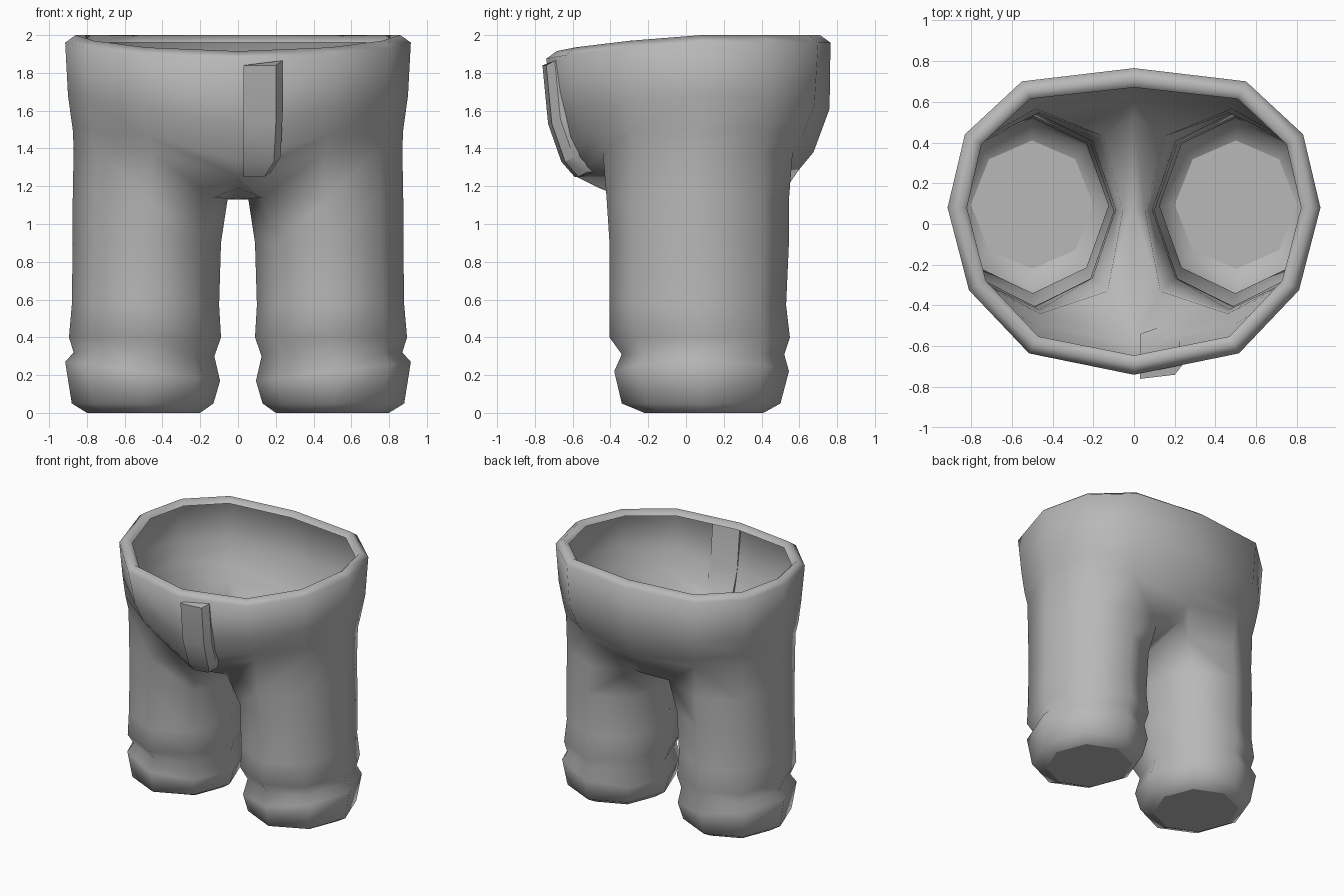
import bpy, bmesh, math
from mathutils import Vector

cube = bpy.data.objects.get("Cube")
if cube:
    bpy.data.objects.remove(cube, do_unlink=True)

GREY = (0.48, 0.48, 0.48, 1)
cloth = bpy.data.materials.new("grey_cloth")
cloth.use_nodes = True
cloth.diffuse_color = GREY
cloth.node_tree.nodes["Principled BSDF"].inputs["Base Color"].default_value = GREY


def finish(name, bm, angle):
    mesh = bpy.data.meshes.new(name)
    bm.to_mesh(mesh)
    bm.free()
    mesh.materials.append(cloth)
    obj = bpy.data.objects.new(name, mesh)
    bpy.context.collection.objects.link(obj)
    bpy.ops.object.select_all(action='DESELECT')
    obj.select_set(True)
    bpy.context.view_layer.objects.active = obj
    bpy.ops.object.shade_smooth_by_angle(angle=math.radians(angle), keep_sharp_edges=True)


# Leg rings: height, sideways tilt, inner x, outer x, front y, back y
LEG = [
    (0.00, 0.00, 0.20, 0.80, -0.22, 0.41),
    (0.05, 0.00, 0.13, 0.88, -0.34, 0.50),
    (0.22, 0.05, 0.095, 0.915, -0.38, 0.545),
    (0.31, 0.01, 0.125, 0.87, -0.34, 0.52),
    (0.40, 0.00, 0.09, 0.895, -0.405, 0.55),
    (0.57, 0.00, 0.10, 0.88, -0.405, 0.53),
    (0.90, 0.00, 0.09, 0.875, -0.405, 0.545),
    (1.13, 0.00, 0.055, 0.875, -0.42, 0.545),
]
# Hip rings, from centre front round the side to centre back
HIP = [
    [(0, -.58, 1.25), (.46, -.44, 1.38), (.76, -.28, 1.4), (.87, .07, 1.4),
     (.76, .41, 1.4), (.48, .565, 1.38), (0, .6, 1.29)],
    [(0, -.645, 1.33), (.48, -.5, 1.47), (.78, -.29, 1.5), (.875, .07, 1.5),
     (.78, .42, 1.5), (.51, .62, 1.47), (0, .675, 1.38)],
    [(0, -.69, 1.53), (.5, -.57, 1.62), (.79, -.31, 1.66), (.9, .07, 1.68),
     (.81, .43, 1.66), (.54, .68, 1.63), (0, .76, 1.61)],
    [(0, -.74, 1.875), (.515, -.635, 1.895), (.81, -.325, 1.93), (.915, .08, 1.96),
     (.83, .44, 1.96), (.55, .70, 1.96), (0, .765, 1.96)],
]
CROTCH = [(0, -.46, 1.19), (0, .07, 1.13), (0, .53, 1.19)]


def add_half(bm, side):
    def vert(p):
        return bm.verts.new((p[0] * side, p[1], p[2]))

    # Octagonal leg with a closed, crisp-edged sole
    rings = []
    for z, tilt, x0, x1, y0, y1 in LEG:
        ring = []
        for i in range(8):
            a = math.radians(45 * i - 90)
            ring.append(vert(((x0 + x1) / 2 + (x1 - x0) / 2 * math.cos(a),
                              (y0 + y1) / 2 + (y1 - y0) / 2 * math.sin(a),
                              z + tilt * math.cos(a))))
        rings.append(ring)
    sole = bm.faces.new(rings[0])
    for e in sole.edges:
        e.smooth = False
    for low, high in zip(rings, rings[1:]):
        for i in range(8):
            j = (i + 1) % 8
            bm.faces.new((low[i], low[j], high[j], high[i]))

    # Hips
    hips = [[vert(p) for p in ring] for ring in HIP]
    for low, high in zip(hips, hips[1:]):
        for i in range(6):
            bm.faces.new((low[i], low[i + 1], high[i + 1], high[i]))

    # Joining the leg to the hips and the crotch strip
    leg, hip = rings[-1], hips[0]
    leg[7].co = (.13 * side, -.33, 1.14)
    leg[5].co = (.15 * side, .43, 1.14)
    front, middle, back = [vert(p) for p in CROTCH]
    for i in range(4):
        bm.faces.new((leg[i], leg[i + 1], hip[i + 2], hip[i + 1]))
    for face in ((hip[1], leg[0], leg[7]), (hip[0], hip[1], leg[7]), (hip[0], leg[7], front),
                 (hip[5], leg[4], leg[5]), (hip[6], hip[5], leg[5]), (hip[6], leg[5], back),
                 (leg[7], leg[6], middle, front), (leg[6], leg[5], back, middle)):
        bm.faces.new(face)


# Trousers: a single skin with a rounded waist rim folded inwards
bm = bmesh.new()
for side in (1, -1):
    add_half(bm, side)
bmesh.ops.remove_doubles(bm, verts=bm.verts, dist=0.001)
bmesh.ops.recalc_face_normals(bm, faces=bm.faces)
bm.normal_update()
waist = [e for e in bm.edges if e.is_boundary]
crest, lip = {}, {}
for v in {v for e in waist for v in e.verts}:
    inward = -Vector((v.normal.x, v.normal.y, 0)).normalized()
    crest[v] = bm.verts.new(v.co + inward * 0.055 + Vector((0, 0, 0.04)))
    lip[v] = bm.verts.new(v.co + inward * 0.095)
for e in waist:
    a, b = e.verts
    bm.faces.new((a, b, crest[b], crest[a]))
    bm.faces.new((crest[a], crest[b], lip[b], lip[a]))
bmesh.ops.recalc_face_normals(bm, faces=bm.faces)
finish("trousers", bm, 100)

# Fly flap: height, front y, right-hand width along its path
FLY = [(1.84, -.76, .2), (1.53, -.73, .2), (1.33, -.66, .19), (1.25, -.59, .14)]
bm = bmesh.new()
sections = []
for z, y, x in FLY:
    section = [(.03, .05, 0), (.03, 0, 0), (x, .02, 0), (x + .035, .065, .025), (x + .03, .1, .025)]
    sections.append([bm.verts.new((px, y + dy, z + dz)) for px, dy, dz in section])
for low, high in zip(sections, sections[1:]):
    for i in range(5):
        j = (i + 1) % 5
        bm.faces.new((low[i], low[j], high[j], high[i]))
bm.faces.new(sections[0])
bm.faces.new(sections[-1])
bmesh.ops.recalc_face_normals(bm, faces=bm.faces)
finish("fly_flap", bm, 30)
